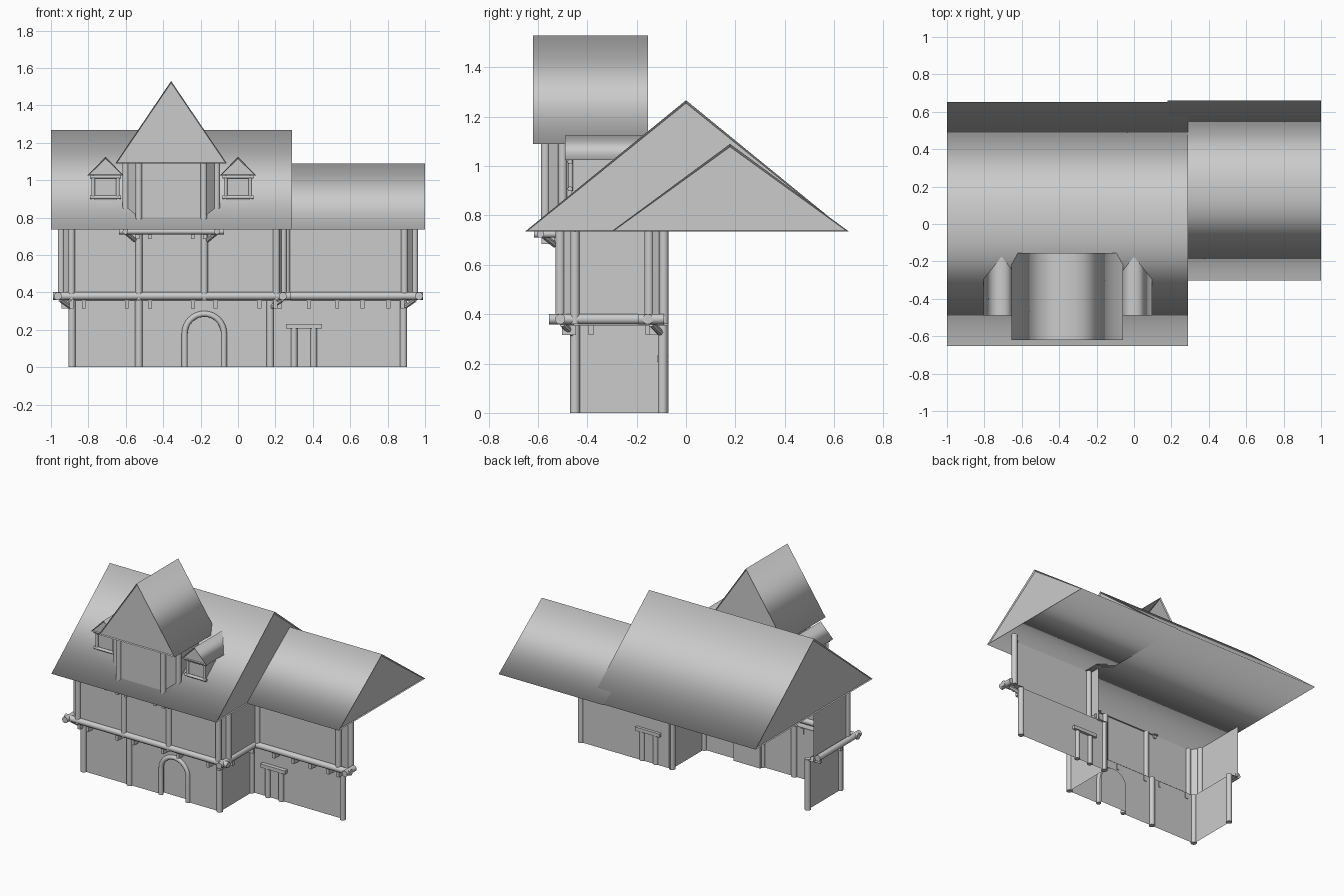
import bpy, bmesh, math
from mathutils import Vector

if "Cube" in bpy.data.objects:
    bpy.data.objects.remove(bpy.data.objects["Cube"])

GREY = (0.6, 0.6, 0.6, 1)
mat = bpy.data.materials.new("plain_grey")
mat.use_nodes = True
mat.diffuse_color = GREY
mat.node_tree.nodes["Principled BSDF"].inputs["Base Color"].default_value = GREY


def finish(name, bm, smooth=False):
    mesh = bpy.data.meshes.new(name)
    bm.to_mesh(mesh)
    bm.free()
    mesh.materials.append(mat)
    ob = bpy.data.objects.new(name, mesh)
    bpy.context.collection.objects.link(ob)
    if smooth:
        bpy.ops.object.select_all(action='DESELECT')
        bpy.context.view_layer.objects.active = ob
        ob.select_set(True)
        bpy.ops.object.shade_smooth_by_angle(angle=math.radians(40))
    return ob


def box(name, lo, hi):
    bm = bmesh.new()
    bmesh.ops.create_cube(bm, size=1)
    for v in bm.verts:
        v.co = [a + (b - a) * (c + 0.5) for a, b, c in zip(lo, hi, v.co)]
    return finish(name, bm)


def rod(name, a, b, r, sides=14):
    a, b = Vector(a), Vector(b)
    bm = bmesh.new()
    bmesh.ops.create_cone(bm, cap_ends=True, segments=sides, radius1=r, radius2=r,
                          depth=(b - a).length)
    turn = (b - a).to_track_quat('Z', 'Y')
    for v in bm.verts:
        v.co = turn @ v.co + (a + b) / 2
    return finish(name, bm, True)


def wall(name, path, z0, z1):
    """Thin wall standing on a plan path."""
    bm = bmesh.new()
    cols = [(bm.verts.new((x, y, z0)), bm.verts.new((x, y, z1))) for x, y in path]
    for p, q in zip(cols, cols[1:]):
        bm.faces.new((p[0], q[0], q[1], p[1]))
    return finish(name, bm)


def plate(name, path, z):
    """Single flat face with the outline of a plan path."""
    bm = bmesh.new()
    bm.faces.new([bm.verts.new((x, y, z)) for x, y in path])
    return finish(name, bm)


def gable_roof(name, axis, start, end, eave0, eave1, z0, z1, rim):
    """Closed roof with a ridge along the axis, soft slopes and rimmed gables."""
    profile = [(eave0, z0), ((eave0 + eave1) / 2, z1), (eave1, z0)]
    bm = bmesh.new()
    ends = [[bm.verts.new((t, u, z) if axis == "x" else (u, t, z)) for u, z in profile]
            for t in (start, end)]
    for i in range(3):
        j = (i + 1) % 3
        bm.faces.new((ends[0][i], ends[0][j], ends[1][j], ends[1][i])).smooth = True
    gables = [bm.faces.new(e) for e in ends]
    bmesh.ops.recalc_face_normals(bm, faces=bm.faces)
    bmesh.ops.inset_individual(bm, faces=gables, thickness=rim, depth=-0.008)
    return finish(name, bm)


EAVE = 0.735
BEAM = 0.38

# Roofs
gable_roof("main_roof", "x", -1, 0.288, -0.652, 0.652, EAVE, 1.267, 0.012)
gable_roof("wing_roof", "x", 0.18, 1, -0.303, 0.66, EAVE, 1.09, 0.012)
gable_roof("bay_roof", "y", -0.62, -0.155, -0.655, -0.06, 1.09, 1.53, 0.01)

# Ground floor front wall with an arched opening
DOOR_X, HALF, SPRING, FRONT = -0.18, 0.105, 0.18, -0.45
arch = [(DOOR_X - HALF, 0)]
for k in range(17):
    a = math.pi * (1 - k / 16)
    arch.append((DOOR_X + HALF * math.cos(a), SPRING + HALF * math.sin(a)))
arch.append((DOOR_X + HALF, 0))
bm = bmesh.new()
outline = [(-0.89, 0)] + arch + [(0.175, 0), (0.175, 0.36), (-0.89, 0.36)]
bm.faces.new([bm.verts.new((x, FRONT, z)) for x, z in outline])
finish("ground_front_wall", bm)

# Recessed arched door and its round trim
bm = bmesh.new()
rows = [[bm.verts.new((x, y, z)) for x, z in arch] for y in (FRONT, FRONT + 0.03)]
for i in range(len(arch) - 1):
    bm.faces.new((rows[0][i], rows[0][i + 1], rows[1][i + 1], rows[1][i]))
bm.faces.new(rows[1])
finish("arched_door", bm, True)
curve = bpy.data.curves.new("door_arch_trim", 'CURVE')
curve.dimensions = '3D'
curve.bevel_depth = 0.016
curve.use_fill_caps = True
line = curve.splines.new('POLY')
line.points.add(len(arch) - 1)
for p, (x, z) in zip(line.points, arch):
    p.co = (x, FRONT, z, 1)
curve.materials.append(mat)
bpy.context.collection.objects.link(bpy.data.objects.new("door_arch_trim", curve))

# Remaining ground floor walls and posts
ground_main = [(-0.89, -0.07), (-0.89, FRONT), (0.175, FRONT), (0.175, -0.07)]
wall("ground_right_wall", ground_main[:2], 0, 0.36)
wall("ground_inner_wall", ground_main[2:], 0, 0.36)
wall("ground_wing_wall", [(0.175, -0.09), (0.885, -0.09)], 0, 0.36)
for x, y in [(-0.888, FRONT), (-0.53, FRONT), (0.173, FRONT), (0.885, -0.094),
             (-0.888, -0.09), (0.173, -0.094)]:
    rod("ground_post", (x, y, 0), (x, y, 0.36), 0.02)

# Upper floor with chamfered corners, overhanging on a narrow soffit
main_path = [(-0.945, -0.07), (-0.945, -0.45), (-0.89, -0.51), (0.205, -0.51),
             (0.243, -0.45), (0.243, -0.07)]
wing_path = [(0.243, -0.15), (0.89, -0.15), (0.945, -0.09), (0.945, -0.07)]
for part, path in (("main", main_path), ("wing", wing_path)):
    wall("upper_%s_wall" % part, path, 0.355, EAVE)
for x, y in main_path[1:5] + wing_path[1:3] + [(-0.53, -0.51), (-0.18, -0.51), (0.26, -0.15)]:
    rod("upper_post", (x, y, 0.36), (x, y, EAVE), 0.019)
plate("main_soffit", main_path + ground_main[::-1], 0.355)
plate("wing_soffit", wing_path + [(0.885, -0.07), (0.885, -0.09), (0.243, -0.09)], 0.355)

# Floor beams crossing at the corners
rod("front_beam", (-0.99, -0.51, BEAM), (0.283, -0.51, BEAM), 0.021)
rod("wing_beam", (0.243, -0.155, BEAM), (0.99, -0.155, BEAM), 0.021)
for x, y0 in ((-0.963, -0.555), (0.24, -0.555), (0.968, -0.195)):
    rod("side_beam", (x, y0, BEAM), (x, -0.09, BEAM), 0.021)
for x, y, dx in ((-0.95, -0.5, 0.06), (0.235, -0.5, -0.06), (0.945, -0.14, -0.06)):
    rod("corner_brace", (x, y, 0.36), (x + dx, y + 0.045, 0.318), 0.013, 8)

# Joist ends under the floor beams
joists = [(x, -0.49) for x in (-0.89, -0.825, -0.595, -0.47, -0.24, -0.12, 0.115, 0.2)]
joists += [(x, -0.135) for x in (0.38, 0.53, 0.665, 0.805, 0.88)]
for x, y in joists:
    box("joist_end", (x - 0.01, y - 0.012, 0.315), (x + 0.01, y + 0.045, 0.355))
for x in (-0.92, 0.21):
    for y in (-0.385, -0.155):
        box("side_joist_end", (x - 0.025, y - 0.01, 0.315), (x + 0.025, y + 0.01, 0.355))

# Wing door frame
for x in (0.3, 0.405):
    rod("wing_door_post", (x, -0.094, 0), (x, -0.094, 0.21), 0.018)
box("wing_door_lintel", (0.257, -0.118, 0.207), (0.448, -0.07, 0.232))

# Projecting bay under the tall gable
BAY_X = -0.357
bay_path = [(-0.6, -0.2), (-0.6, -0.5), (-0.53, -0.57), (-0.183, -0.57), (-0.113, -0.5),
            (-0.113, -0.2)]
wall("bay_wall", bay_path, EAVE, 1.09)
plate("bay_floor", bay_path[1:5], 0.73)
for x, y in bay_path[1:5]:
    rod("bay_post", (x, y, 0.73), (x, y, 1.09), 0.018)
rod("bay_beam", (-0.635, -0.59, 0.725), (-0.075, -0.59, 0.725), 0.015)
for side in (-1, 1):
    x = BAY_X + side * 0.245
    rod("bay_side_beam", (x, -0.615, 0.725), (x, -0.5, 0.725), 0.015)
    rod("bay_brace", (x, -0.58, 0.72), (x - side * 0.05, -0.53, 0.68), 0.012, 8)
    for off in (0.115, 0.18):
        px = BAY_X + side * off
        box("bay_joist_end", (px - 0.01, -0.585, 0.685), (px + 0.01, -0.53, 0.722))

# Two small dormers beside the bay
for cx in (-0.708, 0.0):
    gable_roof("dormer_roof", "y", -0.49, -0.17, cx - 0.097, cx + 0.097, 1.025, 1.125, 0.01)
    box("dormer_body", (cx - 0.062, -0.465, 0.885), (cx + 0.062, -0.27, 1.025))
    for x in (cx - 0.066, cx + 0.066):
        rod("dormer_post", (x, -0.468, 0.9), (x, -0.468, 1.03), 0.01, 10)
    for z in (0.908, 1.018):
        rod("dormer_rail", (cx - 0.083, -0.47, z), (cx + 0.083, -0.47, z), 0.01, 10)
